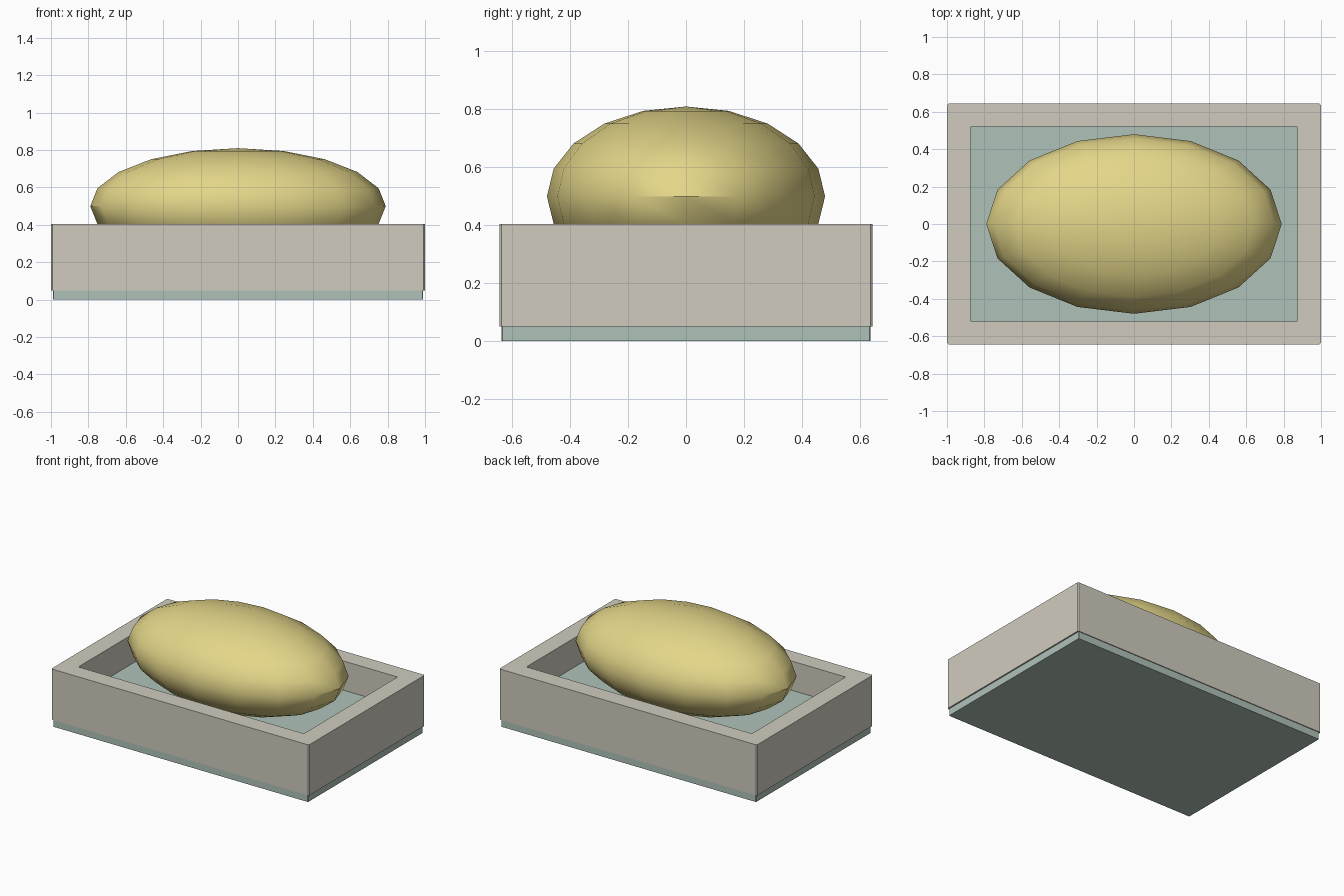
import bpy, bmesh
from math import radians

if "Cube" in bpy.data.objects:
    bpy.data.objects.remove(bpy.data.objects["Cube"])


def material(name, rgb):
    m = bpy.data.materials.new(name)
    m.diffuse_color = (*rgb, 1)
    m.use_nodes = True
    m.node_tree.nodes["Principled BSDF"].inputs["Base Color"].default_value = m.diffuse_color
    return m


cream = material("cream", (0.63, 0.60, 0.52))
sage = material("sage", (0.43, 0.54, 0.48))
gold = material("gold", (0.77, 0.67, 0.25))


def rounded_rect(hx, hy, c):
    # rectangle outline with small chamfered corners, counter-clockwise
    return [(hx, -hy + c), (hx, hy - c), (hx - c, hy), (-hx + c, hy),
            (-hx, hy - c), (-hx, -hy + c), (-hx + c, -hy), (hx - c, -hy)]


def add_object(name, bm, mat):
    bmesh.ops.recalc_face_normals(bm, faces=bm.faces)
    mesh = bpy.data.meshes.new(name)
    bm.to_mesh(mesh)
    bm.free()
    mesh.materials.append(mat)
    ob = bpy.data.objects.new(name, mesh)
    bpy.context.collection.objects.link(ob)
    return ob


def slab(name, outline, z0, z1, mat):
    bm = bmesh.new()
    face = bm.faces.new([bm.verts.new((x, y, z0)) for x, y in outline])
    ext = bmesh.ops.extrude_face_region(bm, geom=[face], use_keep_orig=True)
    for v in ext["geom"]:
        if isinstance(v, bmesh.types.BMVert):
            v.co.z = z1
    return add_object(name, bm, mat)


def frame(name, outer, inner, z0, z1, mat):
    # four loops joined in a ring: outer bottom, outer top, inner top, inner bottom
    bm = bmesh.new()
    loops = [[bm.verts.new((x, y, z)) for x, y in o]
             for o, z in ((outer, z0), (outer, z1), (inner, z1), (inner, z0))]
    n = len(outer)
    for k in range(4):
        a, b = loops[k], loops[(k + 1) % 4]
        for i in range(n):
            j = (i + 1) % n
            bm.faces.new((a[i], a[j], b[j], b[i]))
    return add_object(name, bm, mat)


# tray: bottom plate, raised inner floor, surrounding rim
slab("base_plate", rounded_rect(0.99, 0.637, 0.004), 0.0, 0.05, sage)
slab("tray_floor", rounded_rect(0.876, 0.521, 0.004), 0.045, 0.2, sage)
frame("tray_rim", rounded_rect(1.0, 0.643, 0.007),
      rounded_rect(0.875, 0.52, 0.004), 0.05, 0.405, cream)

# egg-shaped bar resting on the floor
bpy.ops.mesh.primitive_uv_sphere_add(segments=16, ring_count=10, radius=1,
                                     location=(0, 0, 0.5))
bar = bpy.context.object
bar.name = "oval_bar"
bar.scale = (0.79, 0.48, 0.31)
bpy.ops.object.transform_apply(location=False, rotation=False, scale=True)
bar.data.materials.append(gold)
bpy.ops.object.shade_smooth_by_angle(angle=radians(40))
